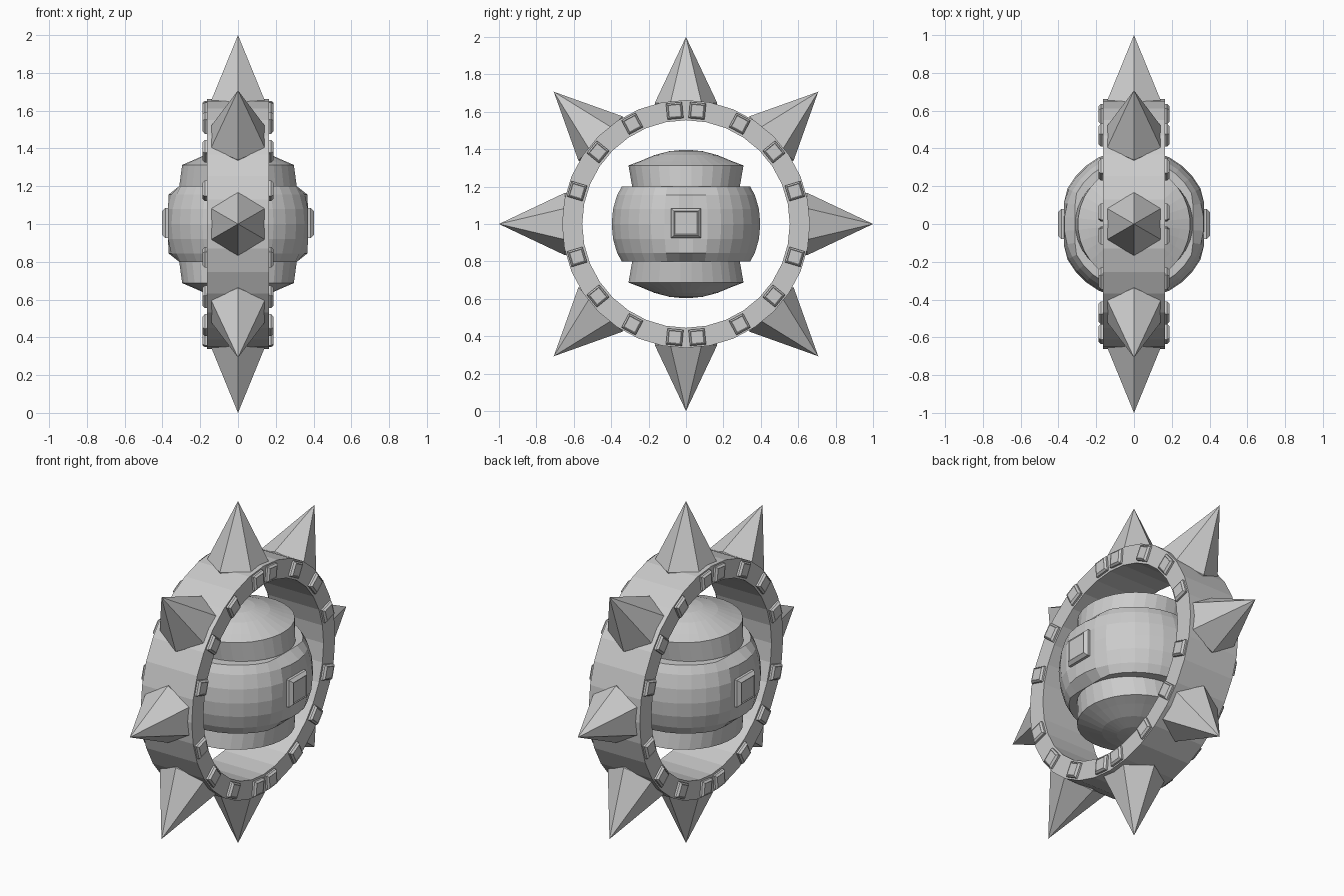
import bpy, bmesh, math
from mathutils import Matrix, Vector

if "Cube" in bpy.data.objects:
    bpy.data.objects.remove(bpy.data.objects["Cube"])

CENTRE = Matrix.Translation((0, 0, 1))


def finish(bm, name):
    bmesh.ops.recalc_face_normals(bm, faces=bm.faces)
    mesh = bpy.data.meshes.new(name)
    bm.to_mesh(mesh)
    bm.free()
    ob = bpy.data.objects.new(name, mesh)
    bpy.context.collection.objects.link(ob)
    return ob


def skin(bm, loops, closed=False):
    """Bridge equal-length vertex loops; cap the ends unless closed."""
    loops = [[bm.verts.new(p) for p in loop] for loop in loops]
    n = len(loops[0])
    pairs = list(zip(loops, loops[1:] + loops[:1])) if closed else list(zip(loops, loops[1:]))
    for a, b in pairs:
        for i in range(n):
            j = (i + 1) % n
            bm.faces.new((a[i], a[j], b[j], b[i]))
    if not closed:
        bm.faces.new(loops[0])
        bm.faces.new(loops[-1])


def ellipse(rx, ry, z, n=32, clamp=9):
    pts = []
    for i in range(n):
        a = 2 * math.pi * (i + 0.5) / n
        x = max(-clamp, min(clamp, rx * math.cos(a)))
        pts.append((x, ry * math.sin(a), z))
    return pts


def stud(name, matrix, half, height):
    """Square stud with a chamfered rim, rising along local z."""
    bm = bmesh.new()
    profile = [(half, -0.01), (half, height * 0.5),
               (half * 0.8, height), (half * 0.74, height * 0.9)]
    skin(bm, [[matrix @ Vector((sx * h, sy * h, z)) for sx, sy in
               ((-1, -1), (1, -1), (1, 1), (-1, 1))] for h, z in profile])
    finish(bm, name)


# Outer ring, axis along x
bm = bmesh.new()
loops = []
for i in range(32):
    a = 2 * math.pi * i / 32
    loops.append([(x, r * math.sin(a), 1 + r * math.cos(a)) for x, r in
                  ((-0.165, 0.555), (0.165, 0.555), (0.165, 0.663), (-0.165, 0.663))])
skin(bm, loops, closed=True)
finish(bm, "outer_ring")

# Eight hexagonal spikes around the ring
for k in range(8):
    bm = bmesh.new()
    bmesh.ops.create_cone(bm, cap_ends=True, segments=6, radius1=0.167, radius2=0,
                          depth=0.353, matrix=Matrix.Translation((0, 0, 0.8235))
                          @ Matrix.Rotation(math.pi / 2, 4, 'Z'))
    # put two corners on the tangential axis
    top = max(abs(v.co.y) for v in bm.verts)
    if top < 0.16:
        bm.transform(Matrix.Rotation(math.pi / 2, 4, 'Z'))
    # short tapered foot sinking into the ring
    base = min(bm.faces, key=lambda f: f.calc_center_median().z)
    foot = bmesh.ops.extrude_face_region(bm, geom=[base])
    for v in foot["geom"]:
        if isinstance(v, bmesh.types.BMVert):
            v.co = Vector((v.co.x * 0.92, v.co.y * 0.92, 0.61))
    bmesh.ops.delete(bm, geom=[base], context='FACES_ONLY')
    bm.transform(CENTRE @ Matrix.Rotation(k * math.pi / 4, 4, 'X'))
    finish(bm, f"spike_{k + 1}")

# Studs on both faces of the ring
angles = [5.7 + 22.5 * i for i in range(4)]
angles += [180 - a for a in angles]
angles += [-a for a in angles]
for side in (1, -1):
    face_out = Matrix.Rotation(side * math.pi / 2, 4, 'Y')
    for k, a in enumerate(angles):
        m = (CENTRE @ Matrix.Rotation(math.radians(a), 4, 'X')
             @ Matrix.Translation((side * 0.165, 0, 0.608)) @ face_out)
        stud(f"ring_stud_{'right' if side > 0 else 'left'}_{k + 1}", m, 0.043, 0.022)
    # Large stud on the side of the core
    stud(f"core_stud_{'right' if side > 0 else 'left'}",
         CENTRE @ Matrix.Translation((side * 0.368, 0, 0.005)) @ face_out, 0.079, 0.034)

# Core body: sphere band with flattened side panels (radius, height, x limit)
band = [(0.345, 0.2, 0.312), (0.37, 0.155, 0.37), (0.392, 0.08, 0.37), (0.399, 0, 0.37)]
band += [(r, -z, c) for r, z, c in band[-2::-1]]
bm = bmesh.new()
skin(bm, [ellipse(r, r, 1 + z, clamp=c) for r, z, c in band])
finish(bm, "core_body")

# Domed caps above and below the core (x radius, y radius, height)
cap = [(0.312, 0.288, 0.18), (0.312, 0.29, 0.205), (0.297, 0.309, 0.313),
       (0.245, 0.25, 0.335), (0.17, 0.17, 0.368), (0.09, 0.09, 0.389), (0.02, 0.02, 0.396)]
for s, name in ((1, "upper_cap"), (-1, "lower_cap")):
    bm = bmesh.new()
    skin(bm, [ellipse(rx, ry, 1 + s * z) for rx, ry, z in cap])
    finish(bm, name)
